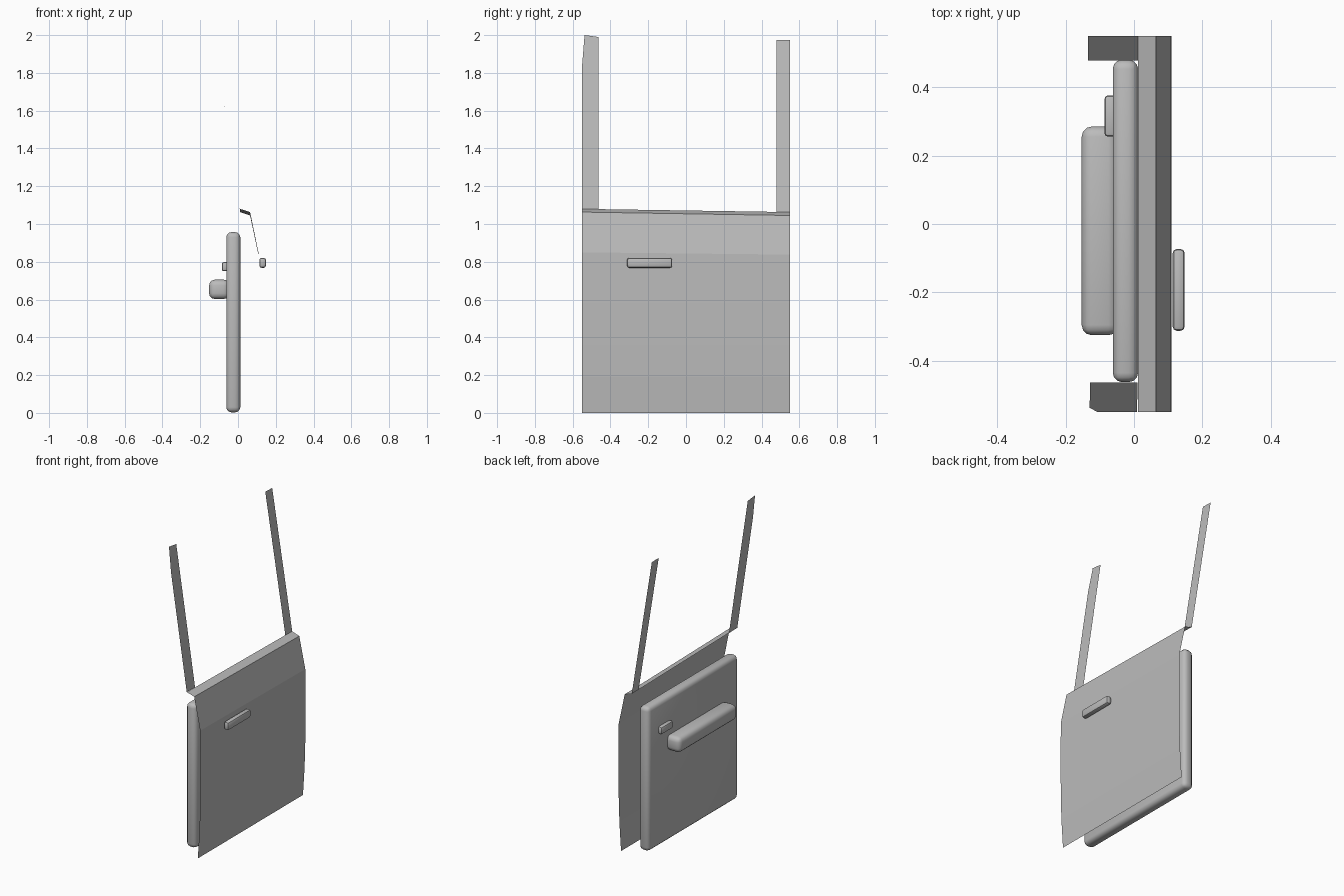
import bpy, bmesh

if "Cube" in bpy.data.objects:
    bpy.data.objects.remove(bpy.data.objects["Cube"])

grey = bpy.data.materials.new("plain grey")
grey.diffuse_color = (0.5, 0.5, 0.5, 1)
grey.use_nodes = True
grey.node_tree.nodes["Principled BSDF"].inputs["Base Color"].default_value = grey.diffuse_color


def finish(name, bm):
    me = bpy.data.meshes.new(name)
    bm.to_mesh(me)
    bm.free()
    me.materials.append(grey)
    ob = bpy.data.objects.new(name, me)
    bpy.context.collection.objects.link(ob)
    return ob


def rounded_box(name, lo, hi, radius, segments=3):
    bm = bmesh.new()
    bmesh.ops.create_cube(bm, size=1)
    for v in bm.verts:
        v.co = [(a + b) / 2 + c * (b - a) for a, b, c in zip(lo, hi, v.co)]
    bmesh.ops.bevel(bm, geom=bm.edges[:], offset=radius, segments=segments,
                    profile=0.5, affect='EDGES')
    ob = finish(name, bm)
    for p in ob.data.polygons:
        p.use_smooth = True
    bpy.context.view_layer.objects.active = ob
    ob.select_set(True)
    bpy.ops.object.shade_smooth_by_angle(angle=0.6)
    ob.select_set(False)
    return ob


# Outer skin: thin sheet; each row is (x, z at front, z at rear)
rows = [(0.091, 0, 0), (0.103, 0.19, 0.19), (0.108, 0.36, 0.36), (0.109, 0.58, 0.58),
        (0.108, 0.85, 0.838), (0.064, 1.063, 1.045), (0.011, 1.08, 1.063)]
bm = bmesh.new()
pairs = [(bm.verts.new((x, -0.55, a)), bm.verts.new((x, 0.55, b))) for x, a, b in rows]
for (a, b), (c, d) in zip(pairs, pairs[1:]):
    bm.faces.new((a, b, d, c))
finish("outer_skin", bm)


# Window pillars: flat strips leaning inwards, outlined in (y, z)
def pillar(name, outline):
    bm = bmesh.new()
    bm.faces.new([bm.verts.new((0.011 - 0.153 * (z - 1.07) / 0.93 * s, y, z))
                  for y, z, s in outline])
    finish(name, bm)


pillar("front_window_pillar", [(-0.55, 1.08, 1), (-0.463, 1.078, 1), (-0.463, 1.99, 0.92),
                               (-0.537, 2.0, 0.92), (-0.55, 1.84, 0.92)])
pillar("rear_window_pillar", [(0.478, 1.064, 1), (0.55, 1.063, 1),
                              (0.55, 1.973, 0.98), (0.478, 1.975, 0.98)])

# Inner trim and handles
rounded_box("inner_panel", (-0.062, -0.462, 0.003), (0.012, 0.48, 0.957), 0.027)
rounded_box("armrest", (-0.153, -0.325, 0.603), (-0.045, 0.285, 0.705), 0.03)
rounded_box("inner_handle", (-0.086, 0.255, 0.75), (-0.05, 0.376, 0.798), 0.01, 2)
rounded_box("outer_handle", (0.113, -0.312, 0.768), (0.148, -0.073, 0.821), 0.012, 2)
